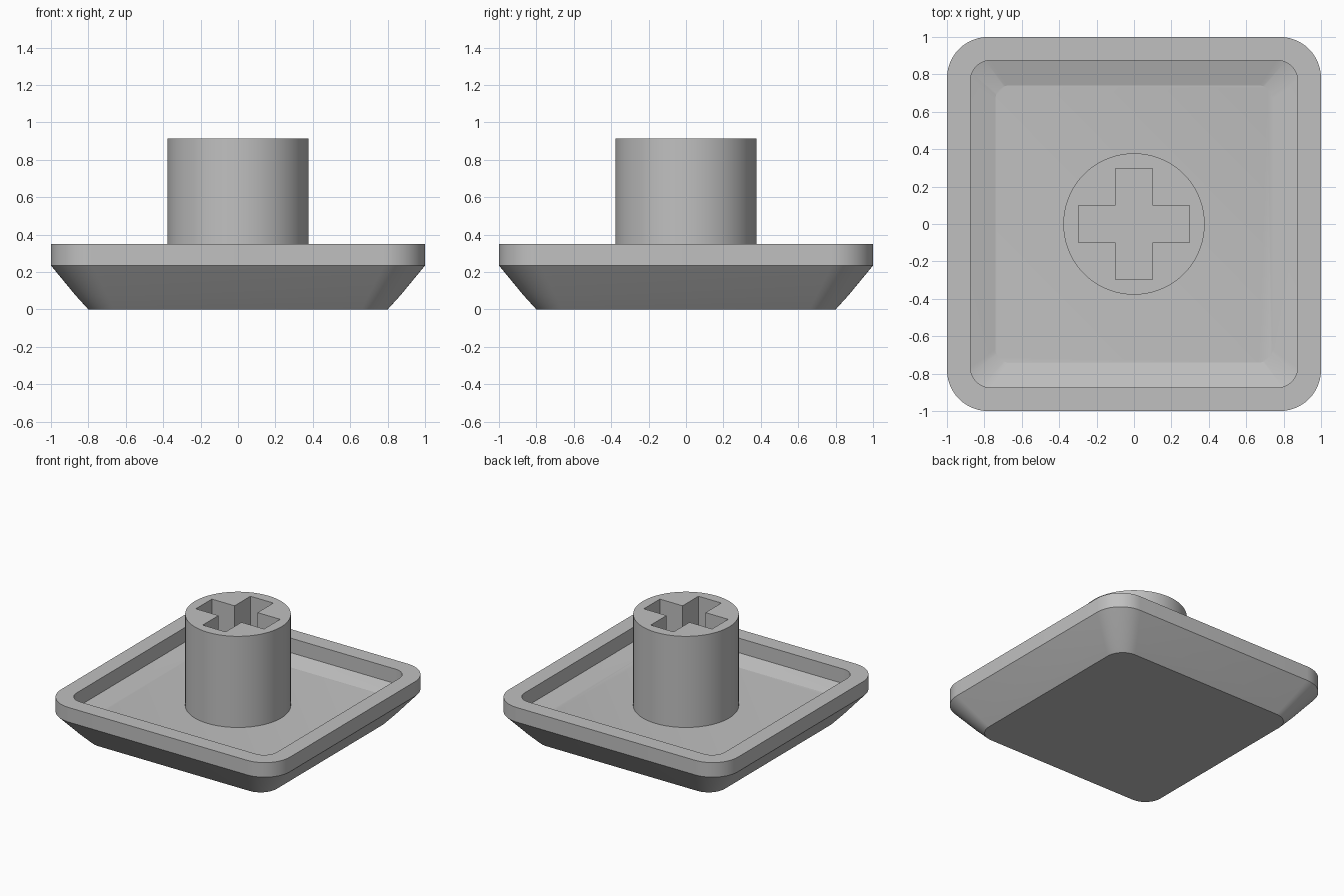
import bpy
import bmesh
from math import cos, sin, pi, radians

if "Cube" in bpy.data.objects:
    bpy.data.objects.remove(bpy.data.objects["Cube"], do_unlink=True)

grey = bpy.data.materials.new("plain grey")
grey.use_nodes = True
colour = (0.53, 0.53, 0.53, 1)
grey.diffuse_color = colour
grey.node_tree.nodes["Principled BSDF"].inputs["Base Color"].default_value = colour


def rounded_square(half, radius, z, steps=12):
    """Ring of points around a square with rounded corners."""
    ring = []
    c = half - radius
    for corner, (sx, sy) in enumerate([(1, 1), (-1, 1), (-1, -1), (1, -1)]):
        for i in range(steps + 1):
            a = (corner + i / steps) * pi / 2
            ring.append((sx * c + radius * cos(a), sy * c + radius * sin(a), z))
    return ring


def circle(radius, z, steps=96):
    return [(radius * cos(2 * pi * i / steps), radius * sin(2 * pi * i / steps), z)
            for i in range(steps)]


def cross(arm, width, z):
    """Plus-shaped ring, one arm repeated by quarter turns."""
    ring = []
    x, y = [arm, arm, width], [-width, width, width]
    for turn in range(4):
        for px, py in zip(x, y):
            for _ in range(turn):
                px, py = -py, px
            ring.append((px, py, z))
    return ring


def loft(name, rings):
    """Skin a stack of equal rings and cap both ends."""
    bm = bmesh.new()
    loops = [[bm.verts.new(p) for p in ring] for ring in rings]
    n = len(loops[0])
    for low, high in zip(loops, loops[1:]):
        for i in range(n):
            j = (i + 1) % n
            bm.faces.new((low[i], low[j], high[j], high[i]))
    bm.faces.new(loops[0][::-1])
    bm.faces.new(loops[-1])
    bmesh.ops.recalc_face_normals(bm, faces=bm.faces)
    mesh = bpy.data.meshes.new(name)
    bm.to_mesh(mesh)
    bm.free()
    mesh.materials.append(grey)
    obj = bpy.data.objects.new(name, mesh)
    bpy.context.collection.objects.link(obj)
    return obj


def activate(obj):
    bpy.ops.object.select_all(action="DESELECT")
    obj.select_set(True)
    bpy.context.view_layer.objects.active = obj


# Tray: bevelled underside, upright rim, recess with a shallow sloped border
tray_profile = [
    (0.80, 0.14, 0.0),
    (0.87, 0.17, 0.077),
    (1.00, 0.22, 0.235),
    (1.00, 0.22, 0.35),
    (0.875, 0.11, 0.35),
    (0.875, 0.11, 0.235),
    (0.74, 0.07, 0.195),
]
tray = loft("tray", [rounded_square(*p) for p in tray_profile])

# Round stem with a plus-shaped socket
stem = loft("stem", [circle(0.378, 0.15), circle(0.378, 0.915)])
socket = loft("socket_cutter", [cross(0.298, 0.1, 0.32), cross(0.298, 0.1, 1.1)])
socket.hide_render = True
cut = stem.modifiers.new("socket", "BOOLEAN")
cut.operation = "DIFFERENCE"
cut.solver = "EXACT"
cut.object = socket
activate(stem)
bpy.ops.object.modifier_apply(modifier=cut.name)
bpy.data.objects.remove(socket, do_unlink=True)

# Smooth the curves, keep the creases
for part in (tray, stem):
    activate(part)
    bpy.ops.object.shade_smooth_by_angle(angle=radians(14))
